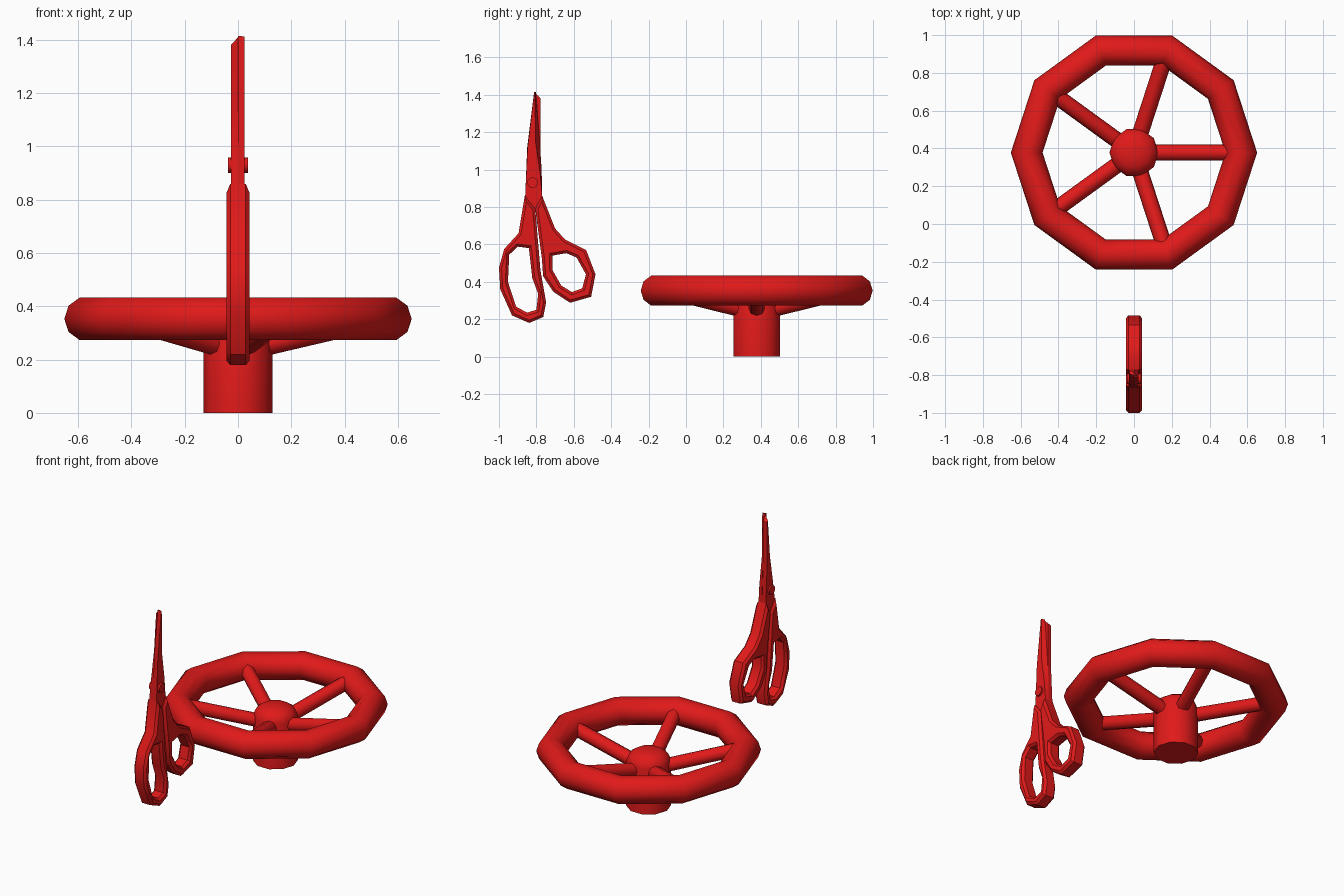
import bpy, bmesh, math
from mathutils import Vector

if "Cube" in bpy.data.objects:
    bpy.data.objects.remove(bpy.data.objects["Cube"])

red = bpy.data.materials.new("red")
red.diffuse_color = (0.75, 0.01, 0.01, 1)
red.use_nodes = True
red.node_tree.nodes["Principled BSDF"].inputs["Base Color"].default_value = red.diffuse_color
WY, WZ = 0.378, 0.353   # wheel centre


def finish(obj, name, angle):
    obj.name = name
    obj.data.materials.clear()
    obj.data.materials.append(red)
    bpy.ops.object.select_all(action='DESELECT')
    obj.select_set(True)
    bpy.context.view_layer.objects.active = obj
    bpy.ops.object.shade_smooth_by_angle(angle=math.radians(angle))


def from_bmesh(bm, name, angle):
    bmesh.ops.recalc_face_normals(bm, faces=bm.faces)
    me = bpy.data.meshes.new(name)
    bm.to_mesh(me)
    bm.free()
    obj = bpy.data.objects.new(name, me)
    bpy.context.collection.objects.link(obj)
    finish(obj, name, angle)
    return obj


def loft(name, rings, angle):
    """Join closed rings of equal length and cap both ends."""
    bm = bmesh.new()
    vs = [[bm.verts.new(p) for p in ring] for ring in rings]
    n = len(vs[0])
    for a, b in zip(vs, vs[1:]):
        for i in range(n):
            j = (i + 1) % n
            bm.faces.new((a[i], a[j], b[j], b[i]))
    bm.faces.new(vs[0])
    bm.faces.new(vs[-1])
    return from_bmesh(bm, name, angle)


def rod(name, p, q, r, sides, angle=50):
    p, q = Vector(p), Vector(q)
    bpy.ops.mesh.primitive_cylinder_add(vertices=sides, radius=r, depth=(q - p).length,
                                        location=(p + q) / 2)
    obj = bpy.context.object
    obj.rotation_euler = (q - p).to_track_quat('Z', 'Y').to_euler()
    finish(obj, name, angle)


# Valve wheel rim
bpy.ops.mesh.primitive_torus_add(major_segments=10, minor_segments=10, major_radius=0.568,
                                 minor_radius=0.084, location=(0, WY, WZ))
finish(bpy.context.object, "wheel_rim", 45)

# Hub with rounded top
hub = [(0.13, 0), (0.13, 0.29), (0.117, 0.325), (0.08, 0.35), (0.03, 0.358)]
loft("wheel_hub", [[(r * math.cos(i * math.tau / 10), WY + r * math.sin(i * math.tau / 10), z)
                    for i in range(10)] for r, z in hub], 48)

# Five rising spokes
for i in range(5):
    c, s = math.cos(i * math.tau / 5), math.sin(i * math.tau / 5)
    rod(f"wheel_spoke_{i + 1}", (0.05 * c, WY + 0.05 * s, 0.245),
        (0.55 * c, WY + 0.55 * s, 0.362), 0.043, 8)


# Scissor handles: chamfered outline with a finger hole, lying in the YZ plane
def handle(name, outer, hole):
    cu = bpy.data.curves.new(name, 'CURVE')
    cu.dimensions = '2D'
    cu.fill_mode = 'BOTH'
    cu.extrude, cu.bevel_depth, cu.bevel_resolution, cu.offset = 0.029, 0.014, 0, -0.014
    for pts in (outer, hole):
        sp = cu.splines.new('POLY')
        sp.points.add(len(pts) - 1)
        for pt, (y, z) in zip(sp.points, pts):
            pt.co = (y, z, 0, 1)
        sp.use_cyclic_u = True
    obj = bpy.data.objects.new(name, cu)
    bpy.context.collection.objects.link(obj)
    obj.rotation_euler = (math.pi / 2, 0, math.pi / 2)
    bpy.ops.object.select_all(action='DESELECT')
    obj.select_set(True)
    bpy.context.view_layer.objects.active = obj
    bpy.ops.object.convert(target='MESH')
    obj = bpy.context.object
    bm = bmesh.new()
    bm.from_mesh(obj.data)
    bmesh.ops.remove_doubles(bm, verts=bm.verts, dist=0.0005)
    bmesh.ops.recalc_face_normals(bm, faces=bm.faces)
    bm.to_mesh(obj.data)
    bm.free()
    finish(obj, name, 35)


handle("long_handle",
       [(-.862, .86), (-.895, .66), (-.972, .575), (-1.0, .475), (-.993, .36), (-.93, .22),
        (-.838, .18), (-.763, .212), (-.748, .29), (-.778, .46), (-.806, .79)],
       [(-.90, .588), (-.84, .58), (-.822, .42), (-.79, .335), (-.80, .25),
        (-.85, .235), (-.908, .267), (-.952, .40), (-.945, .545)])
handle("round_handle",
       [(-.806, .79), (-.769, .86), (-.70, .685), (-.646, .625), (-.534, .57), (-.484, .44),
        (-.507, .32), (-.62, .288), (-.71, .347), (-.764, .43), (-.77, .52)],
       [(-.715, .54), (-.64, .553), (-.585, .53), (-.535, .44), (-.555, .365),
        (-.61, .345), (-.667, .38), (-.715, .465)])


# Scissor blades: flat inner side, ground cutting edge on the outer side
def blade(name, x, inner, outer):
    loft(name, [[(0, y, z) for y, z in inner], [(x, y, z) for y, z in outer]], 25)


base = [(-.86, .85), (-.806, .79), (-.769, .86)]
blade("right_blade", 0.025,
      [(-.812, 1.415), (-.849, 1.118)] + base + [(-.772, 1.0), (-.782, 1.15), (-.803, 1.415)],
      [(-.811, 1.413), (-.847, 1.118)] + base + [(-.780, .98), (-.805, 1.15), (-.807, 1.413)])
blade("left_blade", -0.027,
      [(-.805, 1.41), (-.83, 1.15), (-.85, 1.0)] + base + [(-.778, 1.05), (-.778, 1.38)],
      [(-.79, 1.38), (-.81, 1.15), (-.84, .98)] + base + [(-.779, 1.05), (-.78, 1.375)])

# Pivot screw
rod("pivot_screw", (-0.037, -.82, .93), (0.037, -.82, .93), 0.029, 10)
